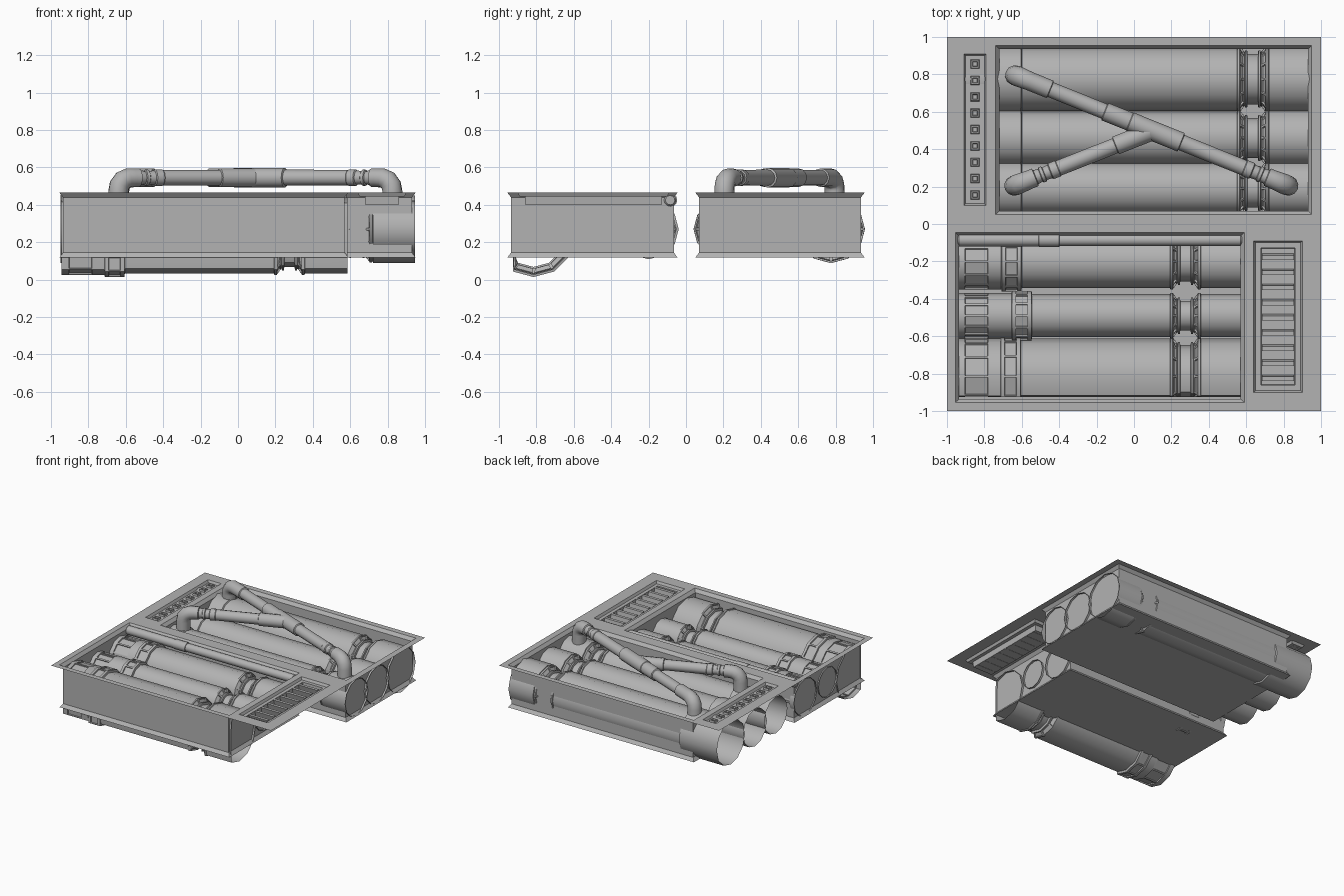
import bpy, bmesh
from math import sin, cos, pi, radians
from mathutils import Vector

if "Cube" in bpy.data.objects:
    bpy.data.objects.remove(bpy.data.objects["Cube"])

TOP = 0.465
metal = bpy.data.materials.new("dark_grey_metal")
metal.diffuse_color = (.45, .45, .45, 1)
metal.use_nodes = True
metal.node_tree.nodes["Principled BSDF"].inputs["Base Color"].default_value = metal.diffuse_color


def finish(bm, name, smooth=False):
    me = bpy.data.meshes.new(name)
    bm.to_mesh(me)
    bm.free()
    me.materials.append(metal)
    ob = bpy.data.objects.new(name, me)
    bpy.context.collection.objects.link(ob)
    if smooth:
        bpy.ops.object.select_all(action='DESELECT')
        ob.select_set(True)
        bpy.context.view_layer.objects.active = ob
        bpy.ops.object.shade_smooth_by_angle(angle=radians(35))
    return ob


def bridge(bm, a, b):
    n = len(a)
    return [bm.faces.new((a[j], a[(j + 1) % n], b[(j + 1) % n], b[j])) for j in range(n)]


def rings(bm, rect, levels):
    """Stacked rectangles, each (inset, z); the last one is closed."""
    x0, x1, y0, y1 = rect
    prev = None
    for d, z in levels:
        r = [bm.verts.new(c) for c in ((x0 + d, y0 + d, z), (x1 - d, y0 + d, z),
                                       (x1 - d, y1 - d, z), (x0 + d, y1 - d, z))]
        if prev:
            bridge(bm, prev, r)
        prev = r
    bm.faces.new(prev)


def recess(name, rect, levels):
    bm = bmesh.new()
    rings(bm, rect, levels)
    return finish(bm, name)


def canister(name, y, z, profile, ymin=-9, sides=12):
    """Open lathed tube along x. Profile rows: (x, radius, panelled segment follows)."""
    bm = bmesh.new()
    loops = []
    for x, r, _ in profile:
        loop = []
        for j in range(sides):
            py, pz = y + r * cos(2 * pi * j / sides), z + r * sin(2 * pi * j / sides)
            # stay inside the bay wall, but not below its floor
            loop.append(bm.verts.new((x, max(ymin if pz > .11 else ymin - .03, py), pz)))
        loops.append(loop)
    panels = []
    for i in range(len(loops) - 1):
        f = bridge(bm, loops[i], loops[i + 1])
        if profile[i][2]:
            panels += f
    bm.normal_update()
    bmesh.ops.inset_individual(bm, faces=panels, thickness=0.009, depth=0)
    bmesh.ops.inset_individual(bm, faces=panels, thickness=0.002, depth=-0.009)
    finish(bm, name, True)


def pipe(name, a, b, spec, sides=12):
    """Tube in the vertical plane from a to b. Spec rows: (distance, z, radius)."""
    a, b = Vector((*a, 0)), Vector((*b, 0))
    d = (b - a).normalized()
    pts = [a + d * s + Vector((0, 0, h)) for s, h, _ in spec]
    n = d.cross(Vector((0, 0, 1)))
    bm = bmesh.new()
    prev = None
    for i, p in enumerate(pts):
        t = (pts[min(i + 1, len(pts) - 1)] - pts[max(i - 1, 0)]).normalized()
        m = t.cross(n)
        r = spec[i][2]
        ring = [bm.verts.new(p + n * r * cos(2 * pi * j / sides) + m * r * sin(2 * pi * j / sides))
                for j in range(sides)]
        if prev:
            bridge(bm, prev, ring)
        else:
            bm.faces.new(ring[::-1])
        prev = ring
    bm.faces.new(prev)
    bmesh.ops.recalc_face_normals(bm, faces=bm.faces)
    finish(bm, name, True)


# Top plate: thin sheet with four rectangular openings
UP, LOW = (-.74, .95, .05, .955), (-.955, .59, -.955, -.045)
VENT_L, VENT_R = (-.91, -.79, .10, .91), (.64, .90, -.90, -.09)
holes = (UP, LOW, VENT_L, VENT_R)
xs = sorted({-1, 1} | {v for h in holes for v in h[:2]})
ys = sorted({-1, 1} | {v for h in holes for v in h[2:]})
bm = bmesh.new()
for x0, x1 in zip(xs, xs[1:]):
    for y0, y1 in zip(ys, ys[1:]):
        cx, cy = (x0 + x1) / 2, (y0 + y1) / 2
        if not any(h[0] < cx < h[1] and h[2] < cy < h[3] for h in holes):
            bm.faces.new([bm.verts.new((x, y, TOP)) for x, y in
                          ((x0, y0), (x1, y0), (x1, y1), (x0, y1))])
bmesh.ops.remove_doubles(bm, verts=bm.verts, dist=1e-5)
finish(bm, "top_plate")

# Deep bays and shallow vent trays
bay = [(0, TOP), (.02, .44), (.02, .145), (0, .118)]
recess("back_bay", UP, bay)
recess("front_bay", LOW, bay)
recess("left_vent_tray", VENT_L, [(0, TOP), (.01, .445)])
recess("right_vent_tray", VENT_R, [(0, TOP), (.01, .445), (.038, .445), (.042, .40)])

# Left vent: nine square sockets
bm = bmesh.new()
for i in range(9):
    y = .155 + i * .0875
    rings(bm, (-.874, -.826, y - .024, y + .024),
          [(0, .444), (.003, .46), (.01, .46), (.013, .448)])
finish(bm, "left_vent_sockets")

# Right vent: tilted slats
bm = bmesh.new()
for i in range(9):
    y = -.83 + i * .081
    section = [(y - .010, .448), (y + .014, .448), (y + .024, .398), (y + .004, .398)]
    ends = [[bm.verts.new((x, *s)) for s in section] for x in (.684, .856)]
    bridge(bm, *ends)
    bm.faces.new(ends[0][::-1])
    bm.faces.new(ends[1])
finish(bm, "right_vent_slats")


def clamp(x, r, w):
    """Waisted clamp: two panelled tapered flanges around a narrow neck."""
    return [(x - w, r, 0), (x - w + .003, r + .007, 0), (x - w + .015, r + .007, 1),
            (x - .043, r - .028, 0), (x - .040, r - .018, 0), (x - .030, r - .018, 0),
            (x - .027, r - .036, 0), (x + .027, r - .036, 0), (x + .030, r - .018, 0),
            (x + .040, r - .018, 0), (x + .043, r - .028, 1),
            (x + w - .015, r + .007, 0), (x + w - .003, r + .007, 0), (x + w, r, 0)]


# Back bay canisters with open tubes sticking out on the left
for name, y, r in (("back_canister_large", .775, .171), ("back_canister_middle", .46, .142),
                   ("back_canister_small", .19, .139)):
    canister(name, y, .27,
             [(-.95, r + .011, 0), (-.605, r + .011, 0), (-.60, r, 0)] + clamp(.635, r, .085) +
             [(.723, r + .01, 0), (.945, r + .01, 0)])

# Front bay canisters with slotted heads and ribbed collars
for name, y, z, r, c, ymin in (("front_canister_rear", -.2, .27, .143, -.655, -9),
                               ("front_canister_middle", -.49, .28, .115, -.60, -9),
                               ("front_canister_large", -.815, .235, .203, -.66, -.925)):
    canister(name, y, z,
             [(-.945, r + .006, 0), (-.91, r + .006, 1), (-.775, r + .006, 0),
              (c - .055, r + .006, 0), (c - .052, r + .018, 0), (c - .038, r + .018, 1),
              (c + .038, r + .018, 0), (c + .052, r + .018, 0), (c + .055, r, 0)] +
             clamp(.275, r, .083) + [(.586, r, 0)], ymin)

# Slim pipe along the rear edge of the front bay
canister("slim_pipe", -.085, .425,
         [(-.945, .0, 0), (-.945, .025, 0), (-.935, .035, 0), (-.51, .035, 0), (-.508, .038, 0),
          (-.40, .038, 0), (-.398, .033, 0), (.57, .033, 0), (.58, .025, 0), (.58, 0, 0)])

# Overhead Y-shaped pipework
Z = .545
bend = [(0, .30, .054), (0, .475, .054), (.006, .505, .054), (.025, .53, .054),
        (.055, .543, .052), (.09, Z, .05)]


def rib(s):
    """Stepped coupling on a straight run."""
    return [(s, Z, .05), (s + .004, Z, .04), (s + .03, Z, .036), (s + .034, Z, .043),
            (s + .05, Z, .043), (s + .054, Z, .036), (s + .085, Z, .038), (s + .09, Z, .045),
            (s + .13, Z, .045), (s + .134, Z, .042)]


A, B = (-.635, .795), (.825, .205)
L = (Vector(B) - Vector(A)).length
start = bend + [(.20, Z, .05), (.204, Z, .042), (.515, Z, .042), (.519, Z, .05),
                (.66, Z, .05), (.664, Z, .053), (.955, Z, .053), (.959, Z, .043)]
end = [(L - s, z, r) for s, z, r in reversed(bend + rib(.12))]
pipe("main_overhead_pipe", A, B, start + end)
pipe("branch_overhead_pipe", (-.64, .205), (.10, .498),
     bend + rib(.12) + [(.58, Z, .042), (.584, Z, .05), (.79, Z, .05)])
